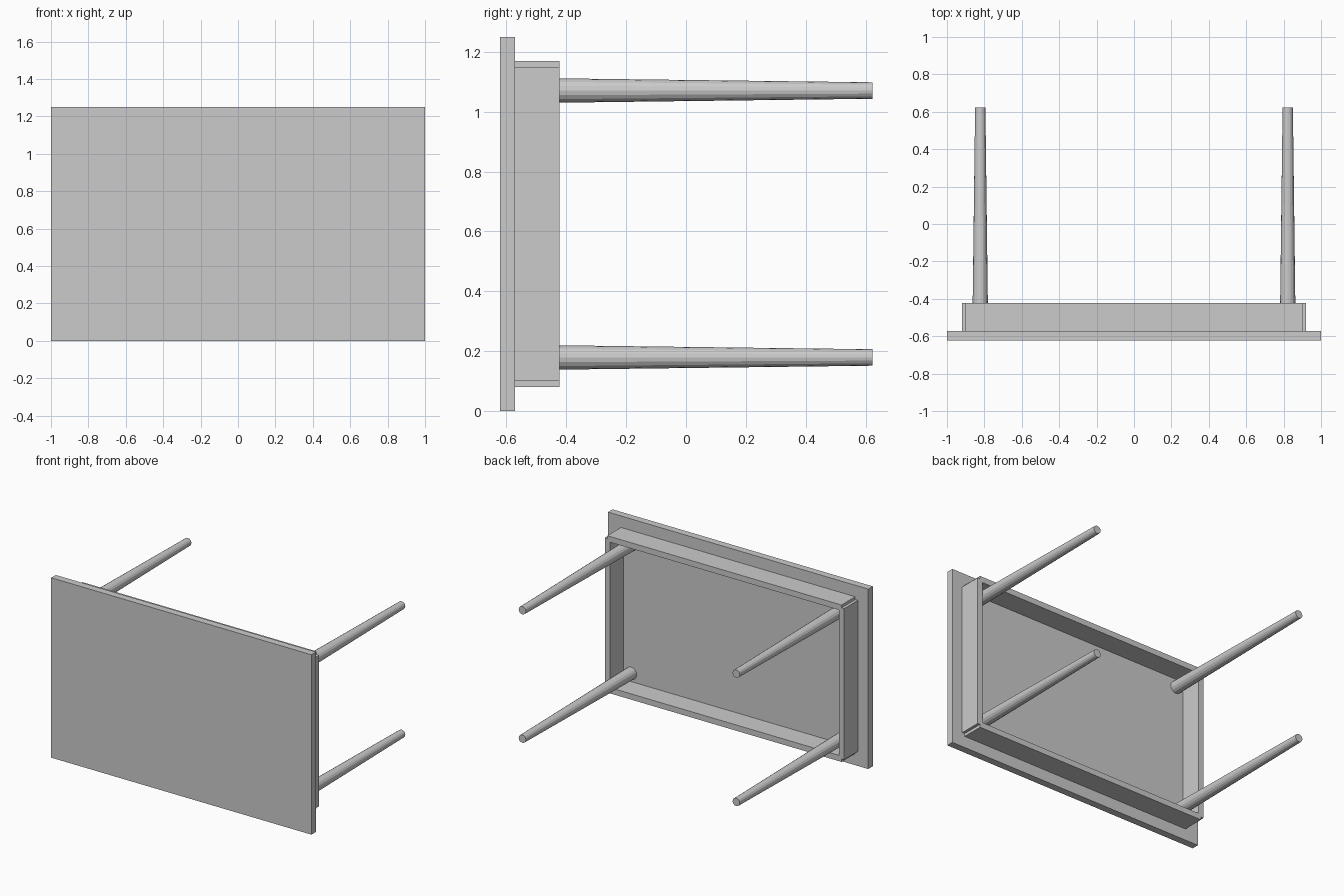
import bpy
from math import radians

if "Cube" in bpy.data.objects:
    bpy.data.objects.remove(bpy.data.objects["Cube"])

ZC = 0.625  # height of the table's centre line, the table lies on its side


def box(name, lo, hi):
    bpy.ops.mesh.primitive_cube_add(size=1, location=[(a + b) / 2 for a, b in zip(lo, hi)])
    ob = bpy.context.object
    ob.name = name
    ob.scale = [b - a for a, b in zip(lo, hi)]
    bpy.ops.object.transform_apply(location=False, rotation=False, scale=True)
    return ob


# tabletop
box("tabletop", (-1, -0.622, 0), (1, -0.572, 1.25))

# apron rails, each ending on the centre line of its neighbour
for s, side in ((-1, "lower"), (1, "upper")):
    z = ZC + s * 0.525
    box(side + "_long_rail", (-0.9, -0.572, z - 0.02), (0.9, -0.422, z + 0.02))
for s, side in ((-1, "left"), (1, "right")):
    x = s * 0.9
    box(side + "_short_rail", (x - 0.02, -0.572, ZC - 0.525), (x + 0.02, -0.422, ZC + 0.525))

# tapered round legs, wide end against the tabletop
for sx, side in ((-1, "left"), (1, "right")):
    for sz, level in ((-1, "lower"), (1, "upper")):
        bpy.ops.mesh.primitive_cone_add(
            vertices=16, radius1=0.0425, radius2=0.0275, depth=1.195,
            location=(sx * 0.822, 0.0255, ZC + sz * 0.446),
            rotation=(radians(-90), 0, 0))
        bpy.context.object.name = f"{level}_{side}_leg"
